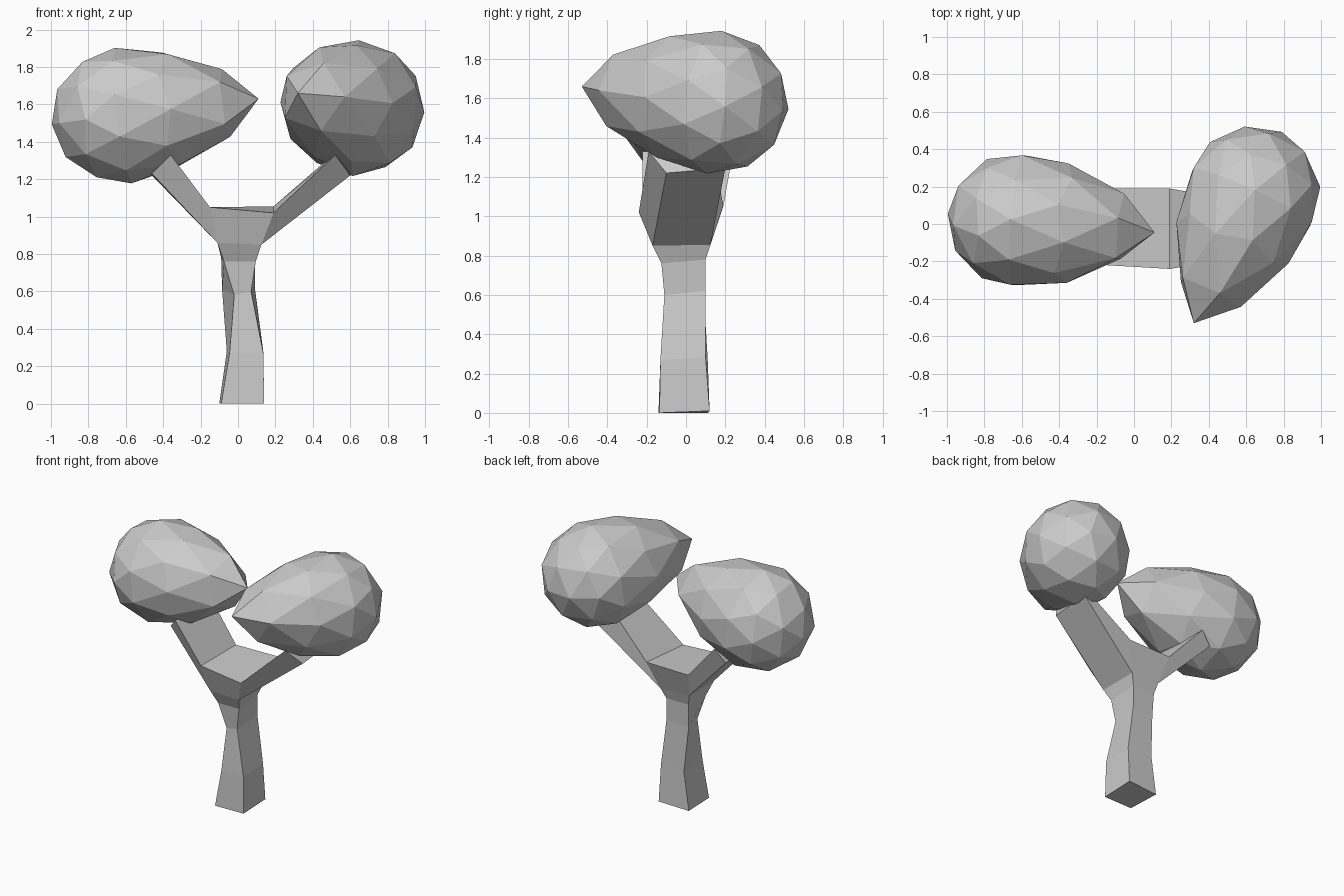
import bpy, bmesh
from mathutils import Vector

if "Cube" in bpy.data.objects:
    bpy.data.objects.remove(bpy.data.objects["Cube"])


def add_object(name, bm):
    bmesh.ops.recalc_face_normals(bm, faces=bm.faces[:])
    mesh = bpy.data.meshes.new(name)
    bm.to_mesh(mesh)
    bm.free()
    obj = bpy.data.objects.new(name, mesh)
    bpy.context.collection.objects.link(obj)
    return obj


def bridge(bm, a, b, skip=()):
    for i in range(4):
        if i not in skip:
            j = (i + 1) % 4
            bm.faces.new((a[i], a[j], b[j], b[i]))


# Forked trunk: square rings, corners front-left, front-right, back-right, back-left
rings = [
    [(-.09, -.14, 0), (.14, -.135, 0), (.14, .12, .01), (-.10, .11, 0)],
    [(-.045, -.13, .27), (.135, -.13, .27), (.135, .10, .28), (-.06, .11, .28)],
    [(-.02, -.105, .58), (.07, -.11, .60), (.09, .10, .62), (-.085, .09, .61)],
    [(-.075, -.125, .76), (.095, -.125, .76), (.09, .10, .78), (-.09, .10, .78)],
    [(-.11, -.17, .86), (.125, -.17, .85), (.12, .125, .855), (-.11, .12, .86)],
    [(-.15, -.22, 1.05), (.19, -.24, 1.02), (.19, .19, 1.055), (-.15, .19, 1.05)],
]
bm = bmesh.new()
loops = [[bm.verts.new(p) for p in ring] for ring in rings]
bm.faces.new(loops[0])
bm.faces.new(loops[-1])
for k in range(len(loops) - 1):
    # the fork leaves its left and right sides open for the branches
    bridge(bm, loops[k], loops[k + 1], skip=(1, 3) if k == 4 else ())

# Branches: from the open fork sides to end caps (bottom front, bottom back, top back, top front)
low, top = loops[4], loops[5]
ends = [
    ((low[0], low[3], top[3], top[0]),
     [(-.46, -.13, 1.23), (-.48, .22, 1.24), (-.40, .24, 1.33), (-.36, -.22, 1.33)]),
    ((low[1], low[2], top[2], top[1]),
     [(.60, -.10, 1.22), (.60, .20, 1.245), (.53, .13, 1.35), (.52, -.19, 1.33)]),
]
for start, cap in ends:
    end = [bm.verts.new(p) for p in cap]
    bridge(bm, start, end)
    bm.faces.new(end)
add_object("trunk", bm)


# Foliage: icosphere drawn out to a point along its axis
def foliage(name, centre, tip):
    centre, axis = Vector(centre), Vector(tip) - Vector(centre)
    length = axis.length
    rot = axis.to_track_quat('Z', 'Y')
    bm = bmesh.new()
    bmesh.ops.create_icosphere(bm, subdivisions=2, radius=1)
    for v in bm.verts:
        t = v.co.z
        along = length * (.7 * t + .3 * t ** 4) if t > 0 else .385 * t
        v.co = centre + rot @ Vector((v.co.x * .365, v.co.y * .365, along))
    return add_object(name, bm)


foliage("left_foliage", (-.615, .02, 1.54), (.11, -.045, 1.63))
foliage("right_foliage", (.63, .145, 1.58), (.32, -.53, 1.66))
